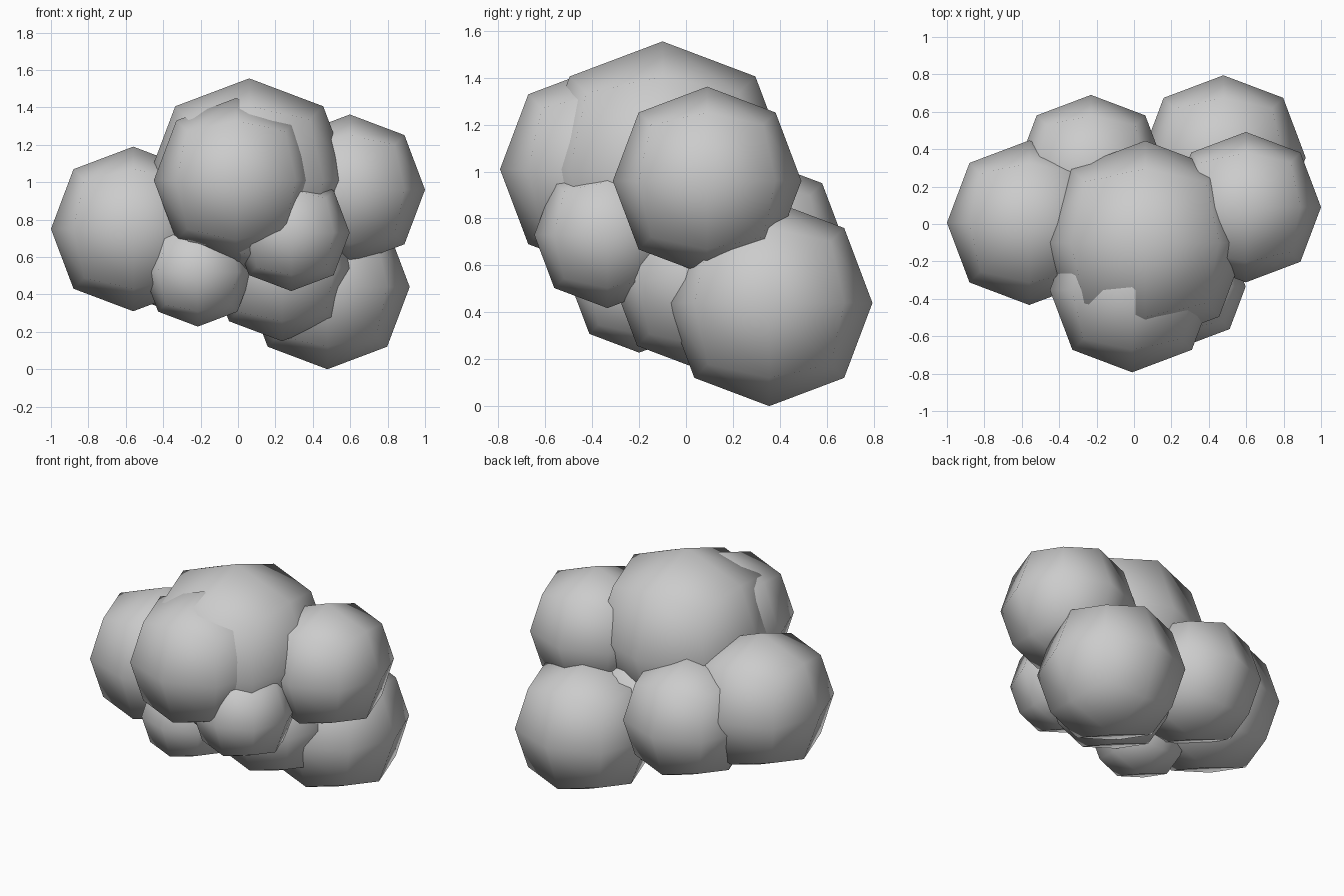
import bpy

if "Cube" in bpy.data.objects:
    bpy.data.objects.remove(bpy.data.objects["Cube"])

# A level-1 subdivided cube (limit surface) reaches 0.8395 of the cube's half size
LIMIT = 0.8395

# Each puff: name, centre, radius
PUFFS = [
    ("crown_puff",        (0.06, -0.10, 1.01), 0.545),
    ("front_puff",        (-0.01, -0.353, 1.01), 0.44),
    ("left_puff",         (-0.56, 0.007, 0.75), 0.44),
    ("right_puff",        (0.598, 0.09, 0.96), 0.402),
    ("back_right_puff",   (0.478, 0.355, 0.44), 0.44),
    ("back_left_puff",    (-0.23, 0.29, 0.66), 0.40),
    ("front_right_puff",  (0.285, -0.335, 0.73), 0.312),
    ("front_left_puff",   (-0.215, -0.20, 0.52), 0.292),
    ("bottom_puff",       (0.235, 0.075, 0.54), 0.39),
]


def puff(name, centre, radius):
    """Rounded low-poly ball: a cube softened by one subdivision."""
    bpy.ops.mesh.primitive_cube_add(size=2 * radius / LIMIT, location=centre)
    ob = bpy.context.object
    ob.name = name
    bpy.ops.object.shade_smooth()
    mod = ob.modifiers.new("round", 'SUBSURF')
    mod.levels = mod.render_levels = 1
    mod.use_limit_surface = True
    return ob


for name, centre, radius in PUFFS:
    puff(name, centre, radius)
